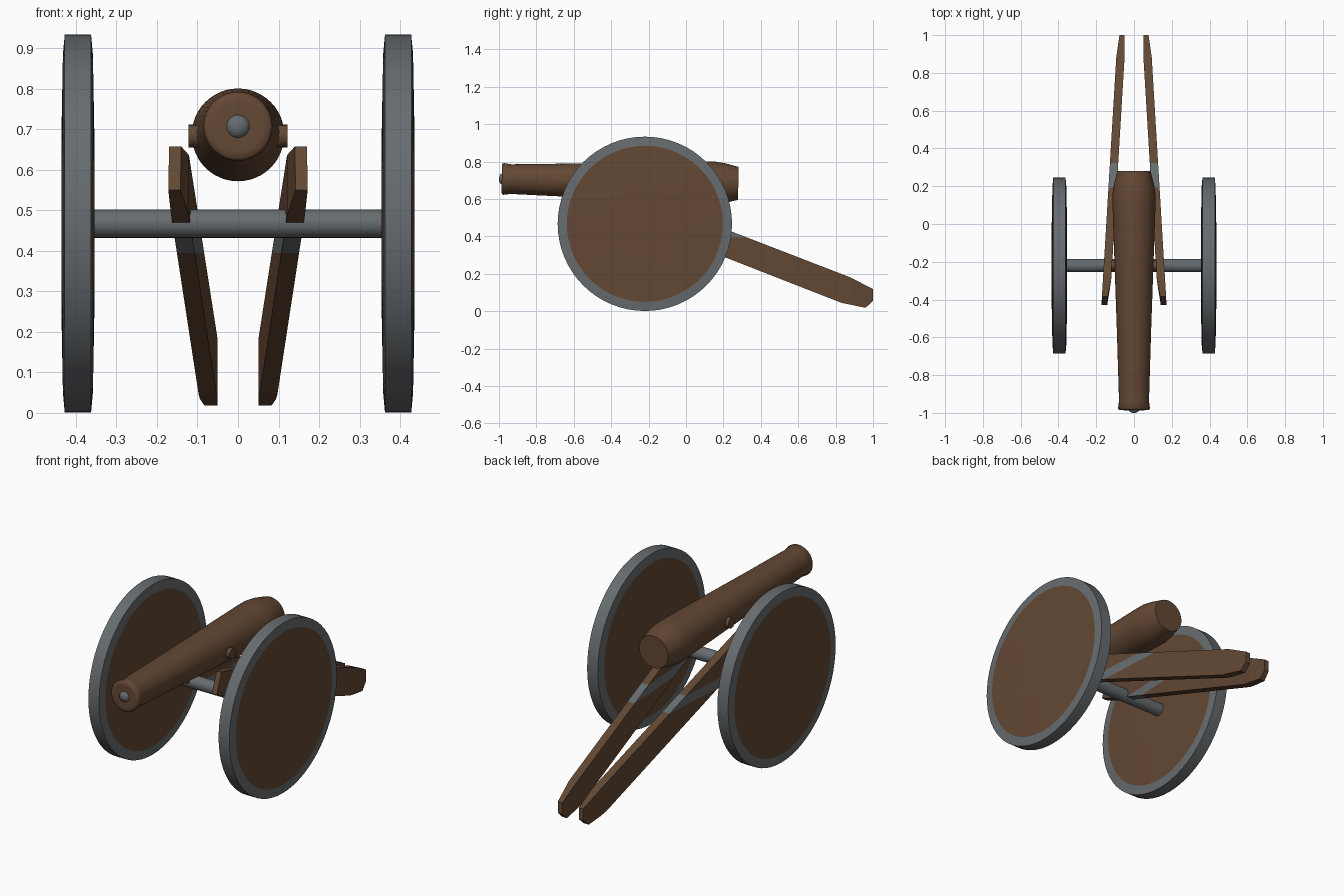
import bpy, bmesh, math
from mathutils import Matrix, Vector

if "Cube" in bpy.data.objects:
    bpy.data.objects.remove(bpy.data.objects["Cube"])


def material(name, rgb):
    m = bpy.data.materials.new(name)
    m.diffuse_color = (*rgb, 1)
    m.use_nodes = True
    m.node_tree.nodes["Principled BSDF"].inputs["Base Color"].default_value = m.diffuse_color
    return m


WOOD = material("brown", (0.125, 0.064, 0.034))
IRON = material("iron_grey", (0.135, 0.15, 0.16))


def finish(bm, name, mats, angle=None):
    bmesh.ops.recalc_face_normals(bm, faces=bm.faces)
    me = bpy.data.meshes.new(name)
    bm.to_mesh(me)
    bm.free()
    for m in mats:
        me.materials.append(m)
    if angle:
        me.shade_smooth()
        me.set_sharp_from_angle(angle=math.radians(angle))
    ob = bpy.data.objects.new(name, me)
    bpy.context.collection.objects.link(ob)
    return ob


def lathe(name, profile, direction, centre, mats, sides=48, angle=35, rule=None):
    """Spin (position, radius) points around an axis through centre."""
    bm = bmesh.new()
    rot = Vector((0, 0, 1)).rotation_difference(Vector(direction)).to_matrix().to_4x4()
    xf = Matrix.Translation(centre) @ rot
    rings = []
    for a, r in profile:
        rings.append([bm.verts.new((r * math.cos(2 * math.pi * i / sides),
                                    r * math.sin(2 * math.pi * i / sides), a))
                      for i in range(sides)])
    for k in range(len(rings) - 1):
        for i in range(sides):
            j = (i + 1) % sides
            f = bm.faces.new((rings[k][i], rings[k][j], rings[k + 1][j], rings[k + 1][i]))
            f.material_index = rule(k) if rule else 0
    bm.faces.new(rings[0])
    bm.faces.new(rings[-1])
    bm.transform(xf)
    return finish(bm, name, mats, angle)


AXLE = Vector((0, -0.22, 0.467))

# solid wheels: grey rounded tyre around a slightly domed brown disc
half = [(-0.041, 0.2), (-0.037, 0.417), (-0.0325, 0.466)]
wheel_profile = half + [(-a, r) for a, r in reversed(half)]
for side, label in ((-1, "left"), (1, "right")):
    w = lathe(label + "_wheel", wheel_profile, (1, 0, 0), AXLE + Vector((side * 0.395, 0, 0)),
              [WOOD, IRON], 64, 60, lambda k: 1 if 1 <= k <= 3 else 0)
    for p in w.data.polygons:
        if p.material_index == 0:
            p.use_smooth = False

# axle
lathe("axle", [(-0.365, 0.035), (0.365, 0.035)], (1, 0, 0), AXLE, [IRON], 32)

# barrel, tilted slightly up towards the muzzle
muzzle = Vector((0, -0.985, 0.707))
tilt = Vector((0, 1.265, -0.024)).normalized()
barrel_profile = [(0.0, 0.06), (0.0, 0.078), (0.008, 0.085), (0.05, 0.079), (0.1, 0.081),
                  (0.4, 0.09), (0.8, 0.104), (1.09, 0.114), (1.14, 0.114), (1.19, 0.107),
                  (1.265, 0.088)]
lathe("barrel", barrel_profile, tilt, muzzle, [WOOD], 48, 50)

# domed plug in the muzzle
lathe("muzzle_plug", [(-0.015, 0.004), (-0.013, 0.014), (-0.008, 0.024), (0.004, 0.03)],
      tilt, muzzle, [IRON], 24, 60)

# trunnions on both sides of the barrel
lathe("trunnions", [(-0.122, 0.028), (0.122, 0.028)], (1, 0, 0), (0, -0.22, 0.683), [WOOD], 24)


def blend(y, table):
    """Piecewise linear lookup."""
    for (y0, v0), (y1, v1) in zip(table, table[1:]):
        if y <= y1:
            return v0 + (v1 - v0) * (y - y0) / (y1 - y0)
    return table[-1][1]


INNER = [(-0.43, 0.142), (-0.385, 0.14), (-0.3, 0.121), (0.88, 0.05), (1.0, 0.05)]
OUTER = [(-0.43, 0.172), (-0.385, 0.17), (0.88, 0.094), (1.0, 0.077)]
SIDE = [(-0.43, 0.55), (-0.385, 0.657), (-0.3, 0.636), (0.88, 0.18), (1.0, 0.118),
        (1.0, 0.055), (0.96, 0.018), (0.83, 0.045), (-0.3, 0.487)]

# trail planks: sloping boards that converge to the rear, with a level iron band
for side, label in ((-1, "left"), (1, "right")):
    bm = bmesh.new()
    a = [bm.verts.new((0, y, z)) for y, z in SIDE]
    b = [bm.verts.new((1, y, z)) for y, z in SIDE]
    bm.faces.new(a)
    bm.faces.new(b)
    for i in range(len(SIDE)):
        j = (i + 1) % len(SIDE)
        bm.faces.new((a[i], a[j], b[j], b[i]))
    for co, no in (((0, -0.3, 0), (0, 1, 0)), ((0, 0.88, 0), (0, 1, 0)),
                   ((0, 0, 0.395), (0, 0, 1)), ((0, 0, 0.445), (0, 0, 1))):
        bmesh.ops.bisect_plane(bm, geom=bm.verts[:] + bm.edges[:] + bm.faces[:],
                               plane_co=co, plane_no=no, dist=1e-5)
    for f in bm.faces:
        f.material_index = 1 if 0.395 < f.calc_center_median().z < 0.445 else 0
    for v in bm.verts:
        v.co.x = side * blend(v.co.y, OUTER if v.co.x > 0.5 else INNER)
    finish(bm, label + "_trail_plank", [WOOD, IRON])
